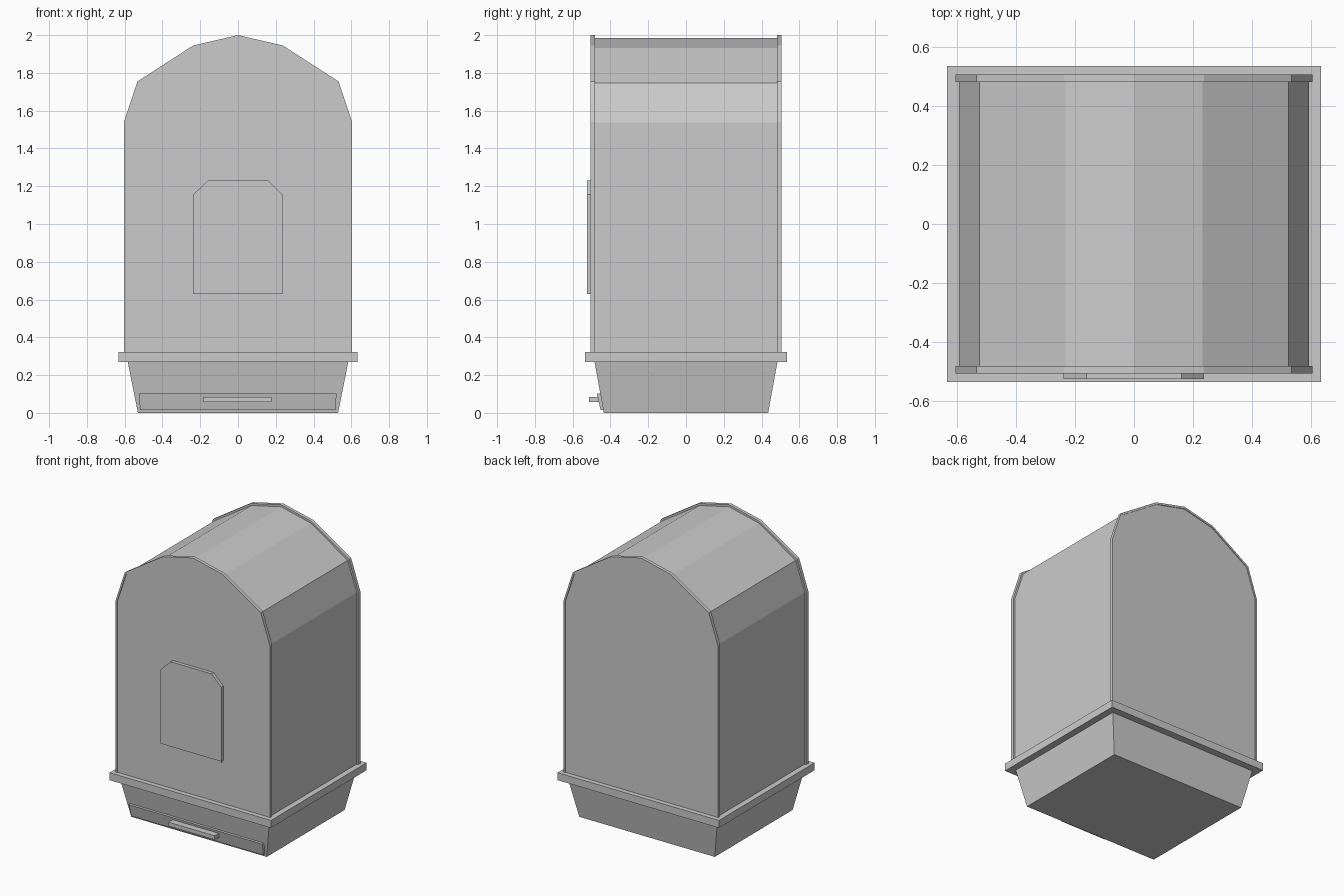
import bpy, bmesh

if "Cube" in bpy.data.objects:
    bpy.data.objects.remove(bpy.data.objects["Cube"])


def make(name, verts, faces):
    me = bpy.data.meshes.new(name)
    me.from_pydata(verts, [], faces)
    bm = bmesh.new()
    bm.from_mesh(me)
    bmesh.ops.recalc_face_normals(bm, faces=bm.faces)
    bm.to_mesh(me)
    bm.free()
    ob = bpy.data.objects.new(name, me)
    bpy.context.collection.objects.link(ob)
    return ob


def loft(name, a, b):
    """Closed solid between two loops of equal length."""
    n = len(a)
    sides = [(i, (i + 1) % n, (i + 1) % n + n, i + n) for i in range(n)]
    return make(name, a + b, sides + [tuple(range(n)), tuple(range(n, 2 * n))])


def prism(name, outline, y0, y1):
    return loft(name, [(x, y0, z) for x, z in outline], [(x, y1, z) for x, z in outline])


def box(name, x0, x1, y0, y1, z0, z1):
    return prism(name, [(x0, z0), (x1, z0), (x1, z1), (x0, z1)], y0, y1)


def rect(hx, hy, z):
    return [(-hx, -hy, z), (hx, -hy, z), (hx, hy, z), (-hx, hy, z)]


def mirrored(half, apex):
    return half + [apex] + [(-x, z) for x, z in reversed(half)]


# arched hood, slightly smaller than its end frames
outer = mirrored([(.604, .32), (.604, 1.54), (.532, 1.755), (.237, 1.945)], (0, 2.0))
inner = mirrored([(.592, .32), (.592, 1.537), (.522, 1.746), (.232, 1.932)], (0, 1.985))
prism("hood", inner, -.5, .5)

# raised arch frames at both ends
n = len(outer)
for name, y0, y1 in (("front_arch_frame", -.505, -.481), ("back_arch_frame", .481, .505)):
    v = [(x, y, z) for y in (y0, y1) for loop in (outer, inner) for x, z in loop]
    f = []
    for i in range(n - 1):
        o0, i0, o1, i1 = i, i + n, i + 2 * n, i + 3 * n
        f += [(o0, o0 + 1, i0 + 1, i0), (o1, o1 + 1, i1 + 1, i1),
              (o0, o0 + 1, o1 + 1, o1), (i0, i0 + 1, i1 + 1, i1)]
    for i in (0, n - 1):
        f.append((i, i + n, i + 3 * n, i + 2 * n))
    make(name, v, f)

# tray and its overhanging rim
loft("tray", rect(.53, .435, 0), rect(.585, .485, .275))
box("tray_rim", -.632, .632, -.534, .534, .27, .323)

# entry flap and sill
prism("entry_flap", [(-.238, .63), (.236, .63), (.236, 1.155), (.16, 1.23),
                     (-.16, 1.23), (-.238, 1.155)], -.524, -.495)
box("flap_sill", -.228, .226, -.506, -.495, .61, .637)

# sloped drawer front and pull handle
loft("drawer_front",
     [(-.518, -.452, .015), (.515, -.452, .015), (.515, -.43, .015), (-.518, -.43, .015)],
     [(-.525, -.472, .102), (.522, -.472, .102), (.522, -.44, .102), (-.525, -.44, .102)])
box("drawer_handle", -.185, .177, -.514, -.455, .057, .085)
